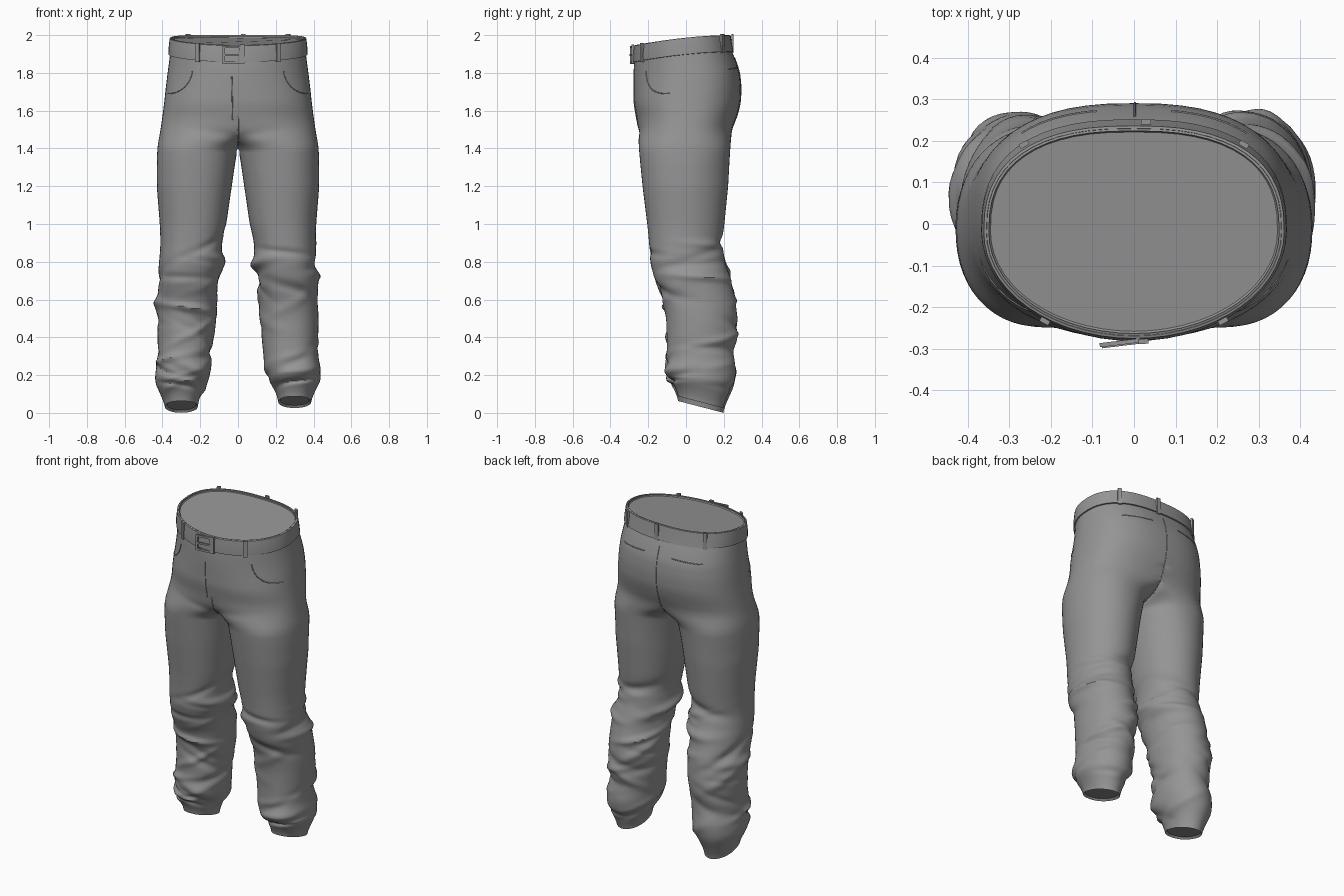
import bpy, bmesh, math, random
from mathutils import Vector, Matrix
from mathutils.bvhtree import BVHTree

cube = bpy.data.objects.get("Cube")
if cube:
    bpy.data.objects.remove(cube)

cloth = bpy.data.materials.new("grey_cloth")
cloth.use_nodes = True
grey = (0.3, 0.3, 0.3, 1)
cloth.diffuse_color = grey
cloth.node_tree.nodes["Principled BSDF"].inputs["Base Color"].default_value = grey

SIDES, RINGS = 56, 170
# height, inner x, outer x, front y, back y of one half of the garment
PROFILE = [
    (0, .215, .385, -.04, .195), (.06, .2, .405, -.06, .215), (.15, .16, .44, -.1, .255),
    (.22, .145, .437, -.11, .265), (.3, .135, .425, -.1, .25), (.4, .125, .425, -.1, .265),
    (.5, .115, .427, -.105, .272), (.6, .112, .422, -.12, .262), (.7, .107, .425, -.165, .237),
    (.8, .085, .418, -.19, .207), (.9, .085, .41, -.195, .19), (1, .062, .414, -.205, .203),
    (1.2, .033, .43, -.23, .223), (1.33, .014, .43, -.243, .23), (1.41, 0, .426, -.25, .235),
    (1.5, -.22, .41, -.252, .243), (1.57, -.5, .4, -.264, .27), (1.64, -1, .391, -.276, .288),
    (1.72, -1, .383, -.277, .292), (1.8, -1, .374, -.278, .285), (1.88, -1, .364, -.277, .258),
    (1.93, -1, .358, -.272, .236), (2.05, -1, .354, -.268, .226)]


def ramp(lo, hi, v):
    t = min(1, max(0, (v - lo) / (hi - lo)))
    return t * t * (3 - 2 * t)


def lookup(z):
    z = min(max(z, 0), 2.049)
    for a, b in zip(PROFILE, PROFILE[1:]):
        if z <= b[0]:
            t = (z - a[0]) / (b[0] - a[0])
            return [p + (q - p) * t for p, q in zip(a[1:], b[1:])]


def section(z):
    rows = [lookup(z + d) for d in (-.02, 0, .02)]
    return [sum(c) / len(c) for c in zip(*rows)]


def tilt(y, z):
    """Lower the front of the waist and lift the front of the hem."""
    z -= .055 * ramp(1.6, 1.9, z) * max(0, (.22 - y) / .5) ** 1.7
    return z + .065 * (1 - ramp(0, .25, z)) * (.2 - y) / .25


def power(v, p):
    return math.copysign(abs(v) ** p, v)


def surface(z, a, off=0):
    """Point on the +x half at height z and angle a, before folds."""
    xi, xo, yf, yb = section(z)
    mid = (max(xi, 0) + xo) / 2 * (1 - ramp(1.38, 1.58, z))
    c, s = math.cos(a), math.sin(a)
    p = 1 - .2 * ramp(1.2, 1.6, z) if s > 0 else 1 - .12 * (1 - ramp(1.6, 1.9, z))
    reach = xo + off - mid if c > 0 else mid - xi
    x = max(0, mid + reach * power(c, p)) if abs(c) > 1e-6 else mid
    y = (yf + yb) / 2 + ((yb - yf) / 2 + off) * power(s, p)
    return Vector((x, y, tilt(y, z)))


def make_folds(seed):
    """Slanting creases: height, facing angle, slope, size, width."""
    rng = random.Random(seed)
    folds = [(.78, math.pi, .03, .024, .03), (.9, 1.6, .04, -.014, .03),
             (.11, -1.5, .03, -.016, .02), (1.44, -2.4, .05, -.012, .02)]
    for i in range(26):
        z = .12 + .8 * (i / 26) ** 1.1
        size = rng.choice((-1, 1)) * rng.uniform(.007, .017)
        folds.append((z, rng.uniform(-math.pi, math.pi), rng.uniform(-.1, .1), size,
                      rng.uniform(.016, .035)))
    return folds


def crease(folds, a, z):
    total = 0
    for fz, fa, slope, size, width in folds:
        d = (a - fa + math.pi) % math.tau - math.pi
        total += size * math.exp(-((z - fz - slope * d) / width) ** 2 - (d / .9) ** 2)
    return total


def finish(name, bm, angle=40):
    bmesh.ops.recalc_face_normals(bm, faces=bm.faces)
    mesh = bpy.data.meshes.new(name)
    bm.to_mesh(mesh)
    bm.free()
    mesh.materials.append(cloth)
    obj = bpy.data.objects.new(name, mesh)
    bpy.context.collection.objects.link(obj)
    bpy.ops.object.select_all(action='DESELECT')
    obj.select_set(True)
    bpy.context.view_layer.objects.active = obj
    bpy.ops.object.shade_smooth_by_angle(angle=math.radians(angle))
    return obj


def loft(bm, rings, closed=False):
    rows = [[bm.verts.new(p) for p in ring] for ring in rings]
    pairs = list(zip(rows, rows[1:])) + ([(rows[-1], rows[0])] if closed else [])
    for low, high in pairs:
        for j in range(len(low)):
            k = (j + 1) % len(low)
            bm.faces.new((low[j], low[k], high[k], high[j]))


# trousers: two lofted halves welded down the middle
bm = bmesh.new()
for side, seed, lift in ((1, 4, .025), (-1, 9, 0)):
    folds = make_folds(seed)
    rings = []
    for i in range(RINGS + 1):
        z = 2 * i / RINGS
        ring = []
        for j in range(SIDES):
            a = -math.pi / 2 + math.tau * j / SIDES
            p = surface(z, a)
            if p.x > 1e-4:
                d = crease(folds, a, z) * ramp(0, .08, z)
                p.x = max(0, p.x + d * math.cos(a))
                p.y += d * math.sin(a)
            p.z += lift * (1 - ramp(0, .3, z))
            p.x *= side
            ring.append(p)
        rings.append(ring)
    loft(bm, rings)
inner = [f for f in bm.faces if all(abs(v.co.x) < 1e-4 for v in f.verts)]
bmesh.ops.delete(bm, geom=inner, context='FACES')
bmesh.ops.remove_doubles(bm, verts=bm.verts, dist=1e-4)
# close the waist and both hems with slightly sunken panels
rim = [e for e in bm.edges if e.is_boundary]
caps = bmesh.ops.holes_fill(bm, edges=rim, sides=0)["faces"]
bmesh.ops.recalc_face_normals(bm, faces=bm.faces)
for cap in caps:
    bmesh.ops.inset_region(bm, faces=[cap], thickness=.01, depth=-.012)
tree = BVHTree.FromBMesh(bm)
finish("trousers", bm)


# waistband
def waist_ring(z, off):
    half = [surface(z, -math.pi / 2 + math.pi * j / 28, off) for j in range(29)]
    return half + [Vector((-p.x, p.y, p.z)) for p in half[-2:0:-1]]


bm = bmesh.new()
loft(bm, [waist_ring(z, o) for z, o in
          ((1.91, -.004), (1.912, .008), (1.95, .01), (1.998, .006), (2, -.006), (1.96, -.008))], True)
finish("waistband", bm)


def boxes(name, items, matrix):
    bm = bmesh.new()
    for centre, size in items:
        m = matrix @ Matrix.Translation(centre) @ Matrix.Diagonal((*size, 1))
        bmesh.ops.create_cube(bm, size=1, matrix=m)
    finish(name, bm, 30)


# belt loops, each turned to face outward
def belt_loop(name, a, side):
    p, q = surface(1.955, a, .012), surface(1.955, a + .03, .012)
    turn = math.atan2(q.y - p.y, (q.x - p.x) * side)
    p.x *= side
    boxes(name, [((0, 0, 0), (.024, .012, .1))], Matrix.Translation(p) @ Matrix.Rotation(turn, 4, 'Z'))


for label, side in (("left", 1), ("right", -1)):
    belt_loop("front_loop_" + label, -.95, side)
    belt_loop("back_loop_" + label, .85, side)
belt_loop("back_loop_middle", 1.53, 1)
belt_loop("front_loop_middle", -1.51, 1)

# buckle: four bars and a prong
place = Matrix.Translation((-.033, -.286, 1.895)) @ Matrix.Rotation(.12, 4, 'Z')
bars = [((0, 0, s * .042), (.1, .01, .012)) for s in (-1, 1)]
bars += [((s * .044, 0, 0), (.012, .01, .09)) for s in (-1, 1)]
bars.append(((0, -.004, 0), (.09, .008, .01)))
boxes("buckle", bars, place)


# raised seams laid on the cloth
def seam(name, path, from_back=False):
    s = -1 if from_back else 1
    hits = [tree.ray_cast(Vector((x, -s, z)), Vector((0, s, 0)))[0] for x, z in path]
    hits = [h for h in hits if h]
    curve = bpy.data.curves.new(name, 'CURVE')
    curve.dimensions = '3D'
    curve.bevel_depth = .003
    curve.bevel_resolution = 1
    line = curve.splines.new('POLY')
    line.points.add(len(hits) - 1)
    for point, h in zip(line.points, hits):
        point.co = (*h, 1)
    curve.materials.append(cloth)
    obj = bpy.data.objects.new(name, curve)
    bpy.context.collection.objects.link(obj)


def straight(x0, z0, x1, z1, n=16):
    return [(x0 + (x1 - x0) * i / n, z0 + (z1 - z0) * i / n) for i in range(n + 1)]


seam("fly_stitch", straight(-.033, 1.78, -.028, 1.55))
seam("front_seam", straight(.002, 1.56, .002, 1.45))
seam("back_seam", straight(.002, 1.88, .002, 1.5), True)
for label, s in (("left", 1), ("right", -1)):
    arc = [math.radians(8 + 82 * i / 16) for i in range(17)]
    seam("front_pocket_" + label, [(s * (.37 - .13 * math.cos(t)), 1.83 - .14 * math.sin(t)) for t in arc])
    seam("back_pocket_" + label, straight(s * .09, 1.83, s * .27, 1.82), True)
